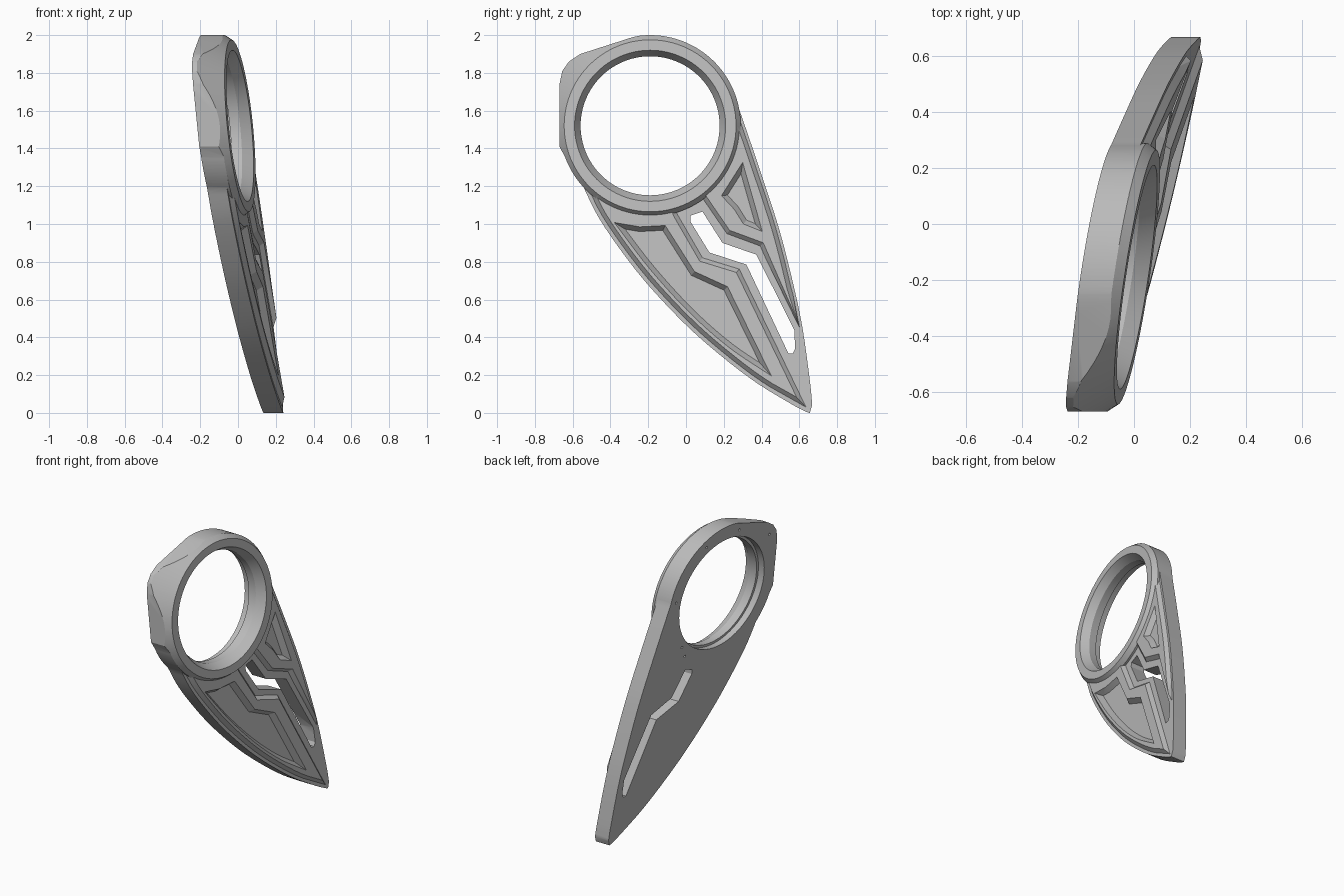
import bpy, bmesh
from math import cos, sin, radians
from mathutils import Vector

cube = bpy.data.objects.get("Cube")
if cube:
    bpy.data.objects.remove(cube, do_unlink=True)

CENTRE = Vector((-0.19, 1.52))      # ring centre in (y, z)


def circle(r, centre=CENTRE, a0=0, a1=360, n=96):
    steps = n if a1 - a0 == 360 else n + 1
    angles = [radians(a0 + (a1 - a0) * i / n) for i in range(steps)]
    return [Vector((centre[0] + r * cos(a), centre[1] + r * sin(a))) for a in angles]


def smooth_path(points, steps=5):
    """Catmull-Rom curve through the points."""
    p = [Vector(q) for q in points]
    p = [2 * p[0] - p[1]] + p + [2 * p[-1] - p[-2]]
    out = []
    for a, b, c, d in zip(p, p[1:], p[2:], p[3:]):
        for i in range(steps):
            t = i / steps
            out.append(0.5 * (2 * b + (c - a) * t + (2 * a - 5 * b + 4 * c - d) * t * t
                              + (3 * b - a - 3 * c + d) * t ** 3))
    return out + [p[-2]]


def inset(points, dist):
    """Mitred offset of a closed outline, positive goes inward."""
    p = [Vector(q) for q in points]
    area = sum(a.x * b.y - b.x * a.y for a, b in zip(p, p[1:] + p[:1]))
    side = 1 if area > 0 else -1
    out = []
    for i, q in enumerate(p):
        d0 = (q - p[i - 1]).normalized()
        d1 = (p[(i + 1) % len(p)] - q).normalized()
        n0, n1 = Vector((-d0.y, d0.x)), Vector((-d1.y, d1.x))
        out.append(q + (n0 + n1) * (side * dist / max(1 + n0.dot(n1), 0.1)))
    return out


def loft(name, layers):
    """Solid through (outline, depth) layers stacked along x."""
    bm = bmesh.new()
    rings = [[bm.verts.new((depth, q[0], q[1])) for q in outline] for outline, depth in layers]
    bm.faces.new(rings[0])
    bm.faces.new(rings[-1])
    for lo, hi in zip(rings, rings[1:]):
        for i in range(len(lo)):
            bm.faces.new((lo[i - 1], lo[i], hi[i], hi[i - 1]))
    bmesh.ops.recalc_face_normals(bm, faces=bm.faces[:])
    bmesh.ops.triangulate(bm, faces=bm.faces[:])
    mesh = bpy.data.meshes.new(name)
    bm.to_mesh(mesh)
    bm.free()
    obj = bpy.data.objects.new(name, mesh)
    bpy.context.scene.collection.objects.link(obj)
    return obj


def combine(target, other, operation):
    """Apply a boolean, moving to the next solver when one gives nothing."""
    mod = target.modifiers.new("cut", 'BOOLEAN')
    mod.operation, mod.object = operation, other
    for solver in ('EXACT', 'MANIFOLD', 'FLOAT'):
        mod.solver = solver
        bpy.context.view_layer.update()
        deps = bpy.context.evaluated_depsgraph_get()
        mesh = bpy.data.meshes.new_from_object(target.evaluated_get(deps))
        if len(mesh.polygons):
            target.data = mesh
            break
    target.modifiers.clear()
    bpy.data.objects.remove(other, do_unlink=True)


# Levels above the flat back
FLOOR, PANEL, POCKET, RING = 0.105, 0.13, 0.095, 0.155

# Ring head with its corner, trimmed by a cone around the ring
corner = [(-0.67, 1.41), (-0.67, 1.74), (-0.655, 1.81), (-0.62, 1.86), (-0.56, 1.9), (-0.28, 1.99)]
head_outline = [Vector(q) for q in corner] + circle(0.48, a0=-160, a1=97)[::-1]
plate = loft("pendant_plate", [(head_outline, -0.05), (head_outline, 0.3)])
combine(plate, loft("cone", [(circle(0.609), -0.06), (circle(0.455), RING)]), 'INTERSECT')

# Blade slab
lower_edge = smooth_path([(-0.64, 1.36), (-0.56, 1.23), (-0.46, 1.03), (-0.3, 0.8), (-0.14, 0.61),
                          (0.07, 0.4), (0.335, 0.186), (0.547, 0.053), (0.64, 0.004)])
right_edge = smooth_path([(0.668, 0.04), (0.658, 0.15), (0.62, 0.43), (0.573, 0.66),
                          (0.494, 0.97), (0.39, 1.29), (0.305, 1.54), (0.245, 1.71)])
blade_outline = lower_edge + [Vector((0.655, 0))] + right_edge + [Vector((-0.1, 1.6))]
combine(plate, loft("blade", [(blade_outline, -0.03), (blade_outline, FLOOR)]), 'UNION')

# Raised panels either side of the zigzag channel
left_panel = [q + Vector((0.013, 0.011)) for q in lower_edge if 0.12 < q.y < 1.2]
left_panel += [Vector(q) for q in [(0.645, 0.02), (0.285, 0.765), (0.09, 0.825), (-0.04, 1.05),
                                   (-0.1, 1.2), (-0.42, 1.26)]]
right_panel = [q - Vector((0.012, 0)) for q in right_edge if 0.62 < q.y < 1.58]
right_panel += [Vector(q) for q in [(0.1, 1.6), (0.03, 1.25), (0.087, 1.13), (0.214, 0.945),
                                    (0.39, 0.88), (0.605, 0.44)]]
for panel in (left_panel, right_panel):
    combine(plate, loft("panel", [(panel, FLOOR - 0.005), (inset(panel, 0.026), PANEL)]), 'UNION')

# Sloped pockets in the panels
curve = smooth_path([(0.452, 0.196), (0.23, 0.345), (0.02, 0.53), (-0.19, 0.76), (-0.38, 1.008)])
left_pocket = [(-0.38, 1.008), (-0.245, 0.985), (-0.11, 0.992), (0.045, 0.748), (0.22, 0.668)]
left_pocket += curve[:1] + curve[3:-2]
right_pocket = [(0.3, 1.326), (0.404, 0.96), (0.304, 1.0), (0.256, 1.077), (0.188, 1.15)]
for pocket in (left_pocket, right_pocket):
    combine(plate, loft("pocket", [(inset(pocket, 0.025), POCKET), (pocket, PANEL),
                                   (inset(pocket, -0.01), PANEL + 0.014)]), 'DIFFERENCE')

# Zigzag slot through the blade
slot = [(0.024, 1.045), (0.087, 1.066), (0.193, 0.9), (0.372, 0.838), (0.573, 0.44), (0.578, 0.34),
        (0.565, 0.315), (0.542, 0.315), (0.32, 0.785), (0.124, 0.849), (0.024, 1.012)]
combine(plate, loft("slot", [(slot, -0.1), (slot, 0.3)]), 'DIFFERENCE')

# Stepped bore of the ring
bore = [(0.385, -0.1), (0.385, 0.045), (0.368, 0.045), (0.368, 0.1), (0.4, RING), (0.423, 0.195)]
combine(plate, loft("bore", [(circle(r), depth) for r, depth in bore]), 'DIFFERENCE')

# Flat back
back = [(-2, -1), (2, -1), (2, 3), (-2, 3)]
combine(plate, loft("back", [(back, -0.3), (back, 0)]), 'DIFFERENCE')

# Small blind holes in the back
for angle, radius in [(145, 0.49), (105, 0.43), (65, 0.43), (10, 0.43), (-40, 0.43), (-50, 0.46)]:
    spot = CENTRE + radius * Vector((cos(radians(angle)), sin(radians(angle))))
    ring = circle(0.008, spot, n=12)
    combine(plate, loft("pin_hole", [(ring, -0.02), (ring, 0.03)]), 'DIFFERENCE')

# Lean the whole plate
for v in plate.data.vertices:
    v.co.x += 0.0365 + 0.15 * v.co.y - 0.1 * v.co.z

# Material and shading
grey = bpy.data.materials.new("light_grey")
grey.use_nodes = True
colour = (0.5, 0.5, 0.5, 1)
grey.diffuse_color = colour
grey.node_tree.nodes["Principled BSDF"].inputs["Base Color"].default_value = colour
plate.data.materials.clear()
plate.data.materials.append(grey)
for face in plate.data.polygons:
    face.material_index = 0

bpy.ops.object.select_all(action='DESELECT')
plate.select_set(True)
bpy.context.view_layer.objects.active = plate
bpy.ops.object.shade_smooth_by_angle(angle=radians(25))
